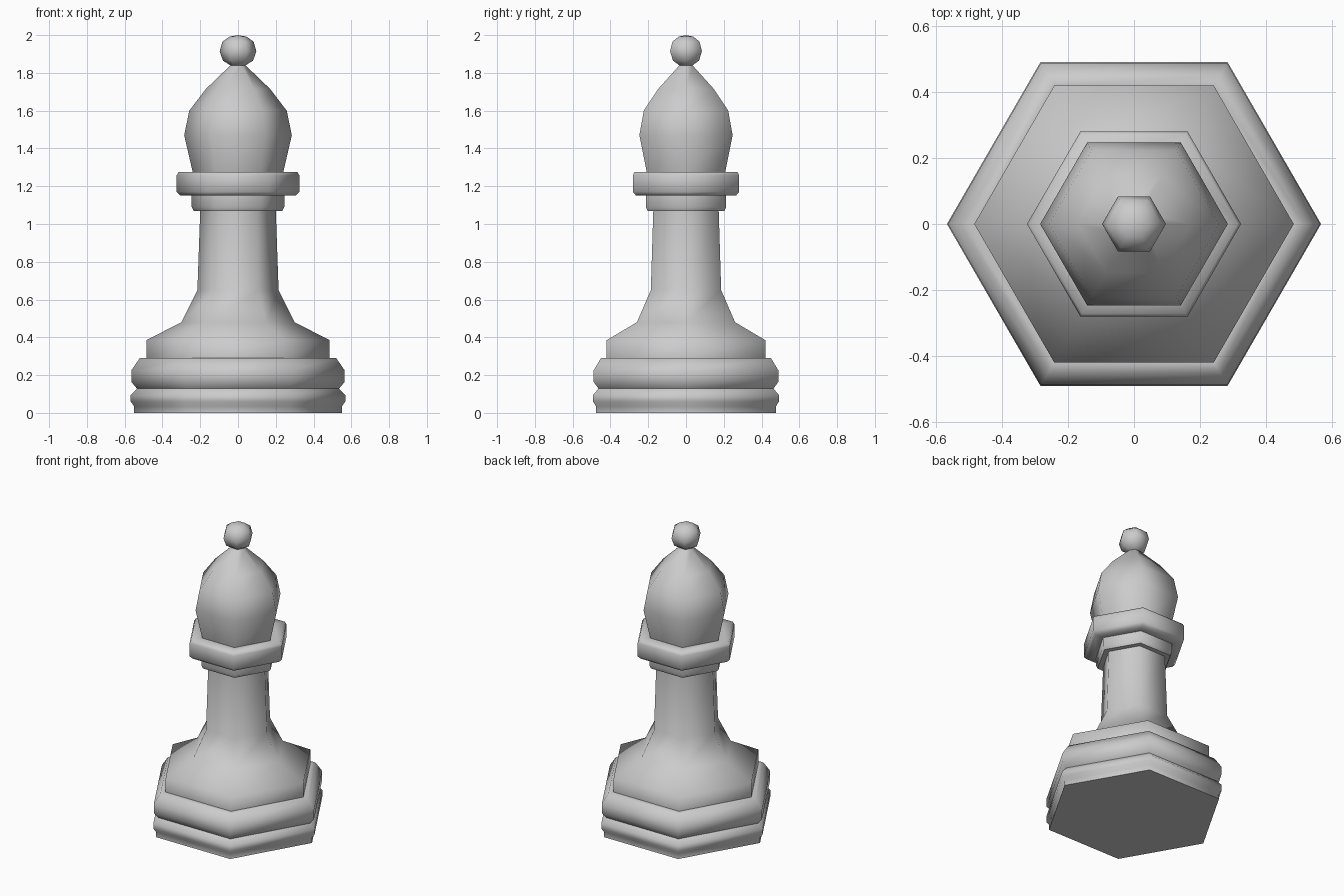
import bpy, bmesh, math

cube = bpy.data.objects.get("Cube")
if cube:
    bpy.data.objects.remove(cube, do_unlink=True)

SIDES = 6

grey = bpy.data.materials.new("light grey")
grey.use_nodes = True
colour = (0.6, 0.6, 0.6, 1)
grey.diffuse_color = colour
grey.node_tree.nodes["Principled BSDF"].inputs["Base Color"].default_value = colour


def turned_part(name, profile):
    """Sweep (radius, height) points round z, one corner pointing along +x."""
    bm = bmesh.new()
    rings = []
    for r, z in profile:
        if r == 0:
            rings.append([bm.verts.new((0, 0, z))] * SIDES)
            continue
        angles = [math.tau * i / SIDES for i in range(SIDES)]
        rings.append([bm.verts.new((r * math.cos(a), r * math.sin(a), z)) for a in angles])
    for low, high in zip(rings, rings[1:]):
        for i in range(SIDES):
            j = (i + 1) % SIDES
            corners = dict.fromkeys((low[i], low[j], high[j], high[i]))
            bm.faces.new(list(corners))
    mesh = bpy.data.meshes.new(name)
    bm.to_mesh(mesh)
    bm.free()
    mesh.materials.append(grey)
    obj = bpy.data.objects.new(name, mesh)
    bpy.context.collection.objects.link(obj)
    bpy.ops.object.select_all(action="DESELECT")
    obj.select_set(True)
    bpy.context.view_layer.objects.active = obj
    bpy.ops.object.shade_smooth_by_angle(angle=math.radians(65))
    return obj


# Flat foot and two rounded rings, ending in the ledge under the body
turned_part("base", [
    (0, 0), (0.55, 0), (0.55, 0.035), (0.568, 0.06), (0.568, 0.095), (0.535, 0.128),
    (0.565, 0.165), (0.565, 0.225), (0.52, 0.29), (0.485, 0.29)])

# Flared skirt and tapering stem
turned_part("stem", [
    (0.485, 0.29), (0.485, 0.385), (0.30, 0.48), (0.215, 0.65), (0.20, 1.07)])

# Narrow ring with a wider ring above it
turned_part("collar", [
    (0.20, 1.07), (0.235, 1.07), (0.245, 1.09), (0.245, 1.15), (0.305, 1.15),
    (0.325, 1.17), (0.325, 1.257), (0.315, 1.275), (0.24, 1.275)])

# Pointed head
turned_part("head", [
    (0.24, 1.275), (0.285, 1.47), (0.258, 1.60), (0.17, 1.715), (0.04, 1.84)])

# Ball on the tip
turned_part("finial", [
    (0.04, 1.84), (0.08, 1.865), (0.097, 1.915), (0.083, 1.965), (0.045, 1.992), (0, 2)])
